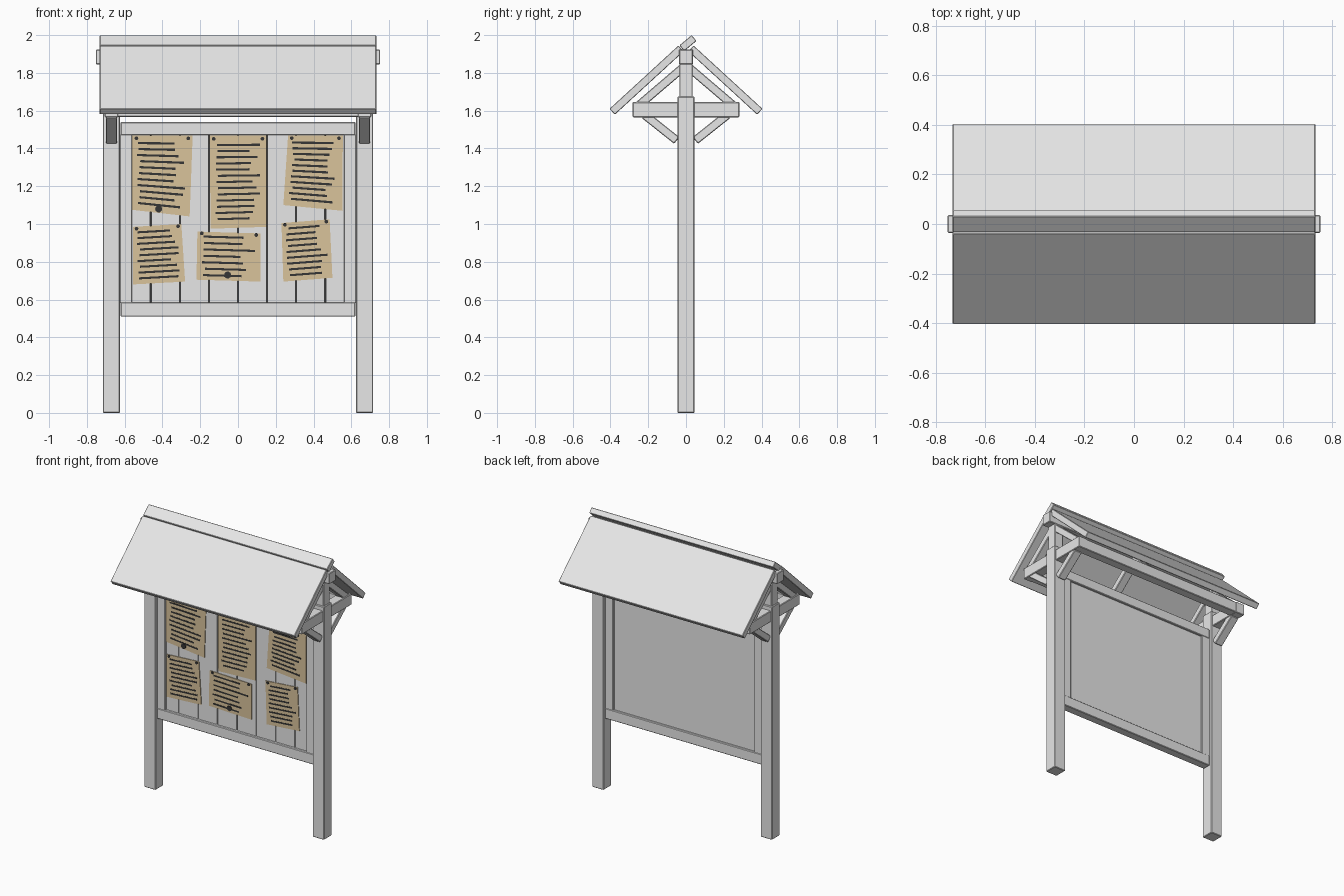
import bpy, bmesh, math, random
from mathutils import Vector

if "Cube" in bpy.data.objects:
    bpy.data.objects.remove(bpy.data.objects["Cube"])

random.seed(4)


def material(name, rgb):
    m = bpy.data.materials.new(name)
    m.diffuse_color = (*rgb, 1)
    m.use_nodes = True
    m.node_tree.nodes["Principled BSDF"].inputs["Base Color"].default_value = m.diffuse_color
    return m


WOOD = material("grey_wood", (0.8, 0.8, 0.8))
PAPER = material("tan_paper", (0.70, 0.55, 0.33))
INK = material("dark_ink", (0.035, 0.035, 0.035))


def extrude(name, loops, offset, mat, bevel=0.0):
    """Turn flat outlines into solid prisms joined in one object."""
    bm = bmesh.new()
    for loop in loops:
        a = [bm.verts.new(p) for p in loop]
        b = [bm.verts.new(Vector(p) + Vector(offset)) for p in loop]
        bm.faces.new(a)
        bm.faces.new(b[::-1])
        for i in range(len(a)):
            j = (i + 1) % len(a)
            bm.faces.new((a[i], b[i], b[j], a[j]))
    bmesh.ops.recalc_face_normals(bm, faces=bm.faces)
    mesh = bpy.data.meshes.new(name)
    bm.to_mesh(mesh)
    bm.free()
    mesh.materials.append(mat)
    ob = bpy.data.objects.new(name, mesh)
    bpy.context.collection.objects.link(ob)
    if bevel:
        mod = ob.modifiers.new("soft_edge", 'BEVEL')
        mod.width = bevel
        mod.segments = 1
    return ob


def box(name, x0, x1, y0, y1, z0, z1, bevel=0.004):
    loop = [(x0, y0, z0), (x1, y0, z0), (x1, y0, z1), (x0, y0, z1)]
    return extrude(name, [loop], (0, y1 - y0, 0), WOOD, bevel)


def slanted(name, x0, x1, a, b, thick, bevel=0.004):
    """Timber between two (y, z) points on its upper face, thickness hanging below."""
    d = (Vector(b) - Vector(a)).normalized()
    n = Vector((d.y, -d.x))
    if n.y > 0:
        n = -n
    n *= thick
    pts = [Vector(a), Vector(b), Vector(b) + n, Vector(a) + n]
    return extrude(name, [[(x0, p.x, p.y) for p in pts]], (x1 - x0, 0, 0), WOOD, bevel)


# Posts, cross beams and braces at each end
for side, s in (("left", -1), ("right", 1)):
    c = 0.67 * s
    box(f"post_{side}", c - .045, c + .045, -.045, .045, 0, 1.675)
    box(f"king_post_{side}", c - .035, c + .035, -.035, .035, 1.67, 1.86)
    box(f"cross_beam_{side}", c - .036, c + .036, -.283, .283, 1.565, 1.645)
    for end, t in (("front", -1), ("back", 1)):
        slanted(f"upper_brace_{end}_{side}", c - .03, c + .03,
                (.025 * t, 1.85), (.265 * t, 1.645), .045)
        slanted(f"lower_brace_{end}_{side}", c - .03, c + .03,
                (.035 * t, 1.46), (.205 * t, 1.595), .045)

# Ridge beam, eave beams and middle rafters
box("ridge_beam", -.752, .752, -.037, .037, 1.845, 1.923)
for end, t in (("front", -1), ("back", 1)):
    y0, y1 = sorted((.215 * t, .28 * t))
    box(f"eave_beam_{end}", -.64, .64, y0, y1, 1.567, 1.643)
    slanted(f"middle_rafter_{end}", -.03, .03, (.025 * t, 1.85), (.265 * t, 1.645), .045)

# Roof boards and ridge cap
slanted("roof_front", -.732, .732, (-.405, 1.61), (-.04, 1.945), .042, .003)
slanted("roof_back", -.732, .732, (.405, 1.61), (.04, 1.945), .042, .003)
slanted("ridge_cap", -.732, .732, (-.035, 1.946), (.03, 2.0), .04, .003)

# Notice board frame
box("frame_top", -.622, .622, -.03, .03, 1.47, 1.54)
box("frame_bottom", -.622, .622, -.03, .03, .51, .585)
for side, s in (("left", -1), ("right", 1)):
    x0, x1 = sorted((.56 * s, .626 * s))
    box(f"frame_stile_{side}", x0, x1, -.027, .027, .58, 1.475)

# Backing panel and front planks with narrow gaps
box("back_panel", -.57, .57, 0, .014, .575, 1.48, 0)
planks = []
for i in range(8):
    x0 = max(-.57, -.616 + .154 * i + .003)
    x1 = min(.57, -.616 + .154 * (i + 1) - .003)
    planks.append([(x0, -.012, .575), (x1, -.012, .575), (x1, -.012, 1.48), (x0, -.012, 1.48)])
extrude("planks", planks, (0, .0125, 0), WOOD)
extrude("plank_gaps", [[(-.565, -.003, .58), (.565, -.003, .58),
                        (.565, -.003, 1.475), (-.565, -.003, 1.475)]], (0, .003, 0), INK)

# Notices: corners from top left, clockwise, as (x, z), then line count
sheets = [
    ([(-.56, 1.468), (-.24, 1.468), (-.256, 1.04), (-.56, 1.075)], 11),
    ([(-.15, 1.468), (.15, 1.468), (.152, .985), (-.145, .975)], 13),
    ([(.265, 1.468), (.555, 1.468), (.553, 1.07), (.24, 1.10)], 11),
    ([(-.555, .985), (-.30, 1.0), (-.28, .695), (-.555, .68)], 9),
    ([(-.215, .96), (.12, .95), (.12, .695), (-.22, .705)], 7),
    ([(.23, 1.005), (.485, 1.025), (.50, .715), (.24, .695)], 9),
]


def on_sheet(q, u, v):
    """Point on a sheet, u to the right and v downwards, both 0 to 1."""
    a, b, c, d = (Vector(p) for p in q)
    p = a.lerp(b, u).lerp(d.lerp(c, u), v)
    return (p.x, -.018, p.y)


def disc(x, z, r, n=10):
    return [(x + r * math.cos(k * math.tau / n), -.021, z + r * math.sin(k * math.tau / n))
            for k in range(n)]


lines, dots = [], [disc(-.42, 1.08, .019), disc(-.055, .73, .019)]
for q, count in sheets:
    height = q[0][1] - q[3][1]
    half = .0055 / height
    for k in range(count):
        v = .10 + .80 * k / (count - 1)
        u0 = random.uniform(.08, .14)
        u1 = random.uniform(.68, .92)
        lines.append([on_sheet(q, u0, v - half), on_sheet(q, u1, v - half),
                      on_sheet(q, u1, v + half), on_sheet(q, u0, v + half)])
    for u in (.07, .93):
        x, _, z = on_sheet(q, u, .035)
        dots.append(disc(x, z, .010))

extrude("notices", [[(x, -.017, z) for x, z in q] for q, _ in sheets], (0, .006, 0), PAPER)
extrude("written_lines", lines, (0, .002, 0), INK)
extrude("pins_and_seals", dots, (0, .005, 0), INK)
